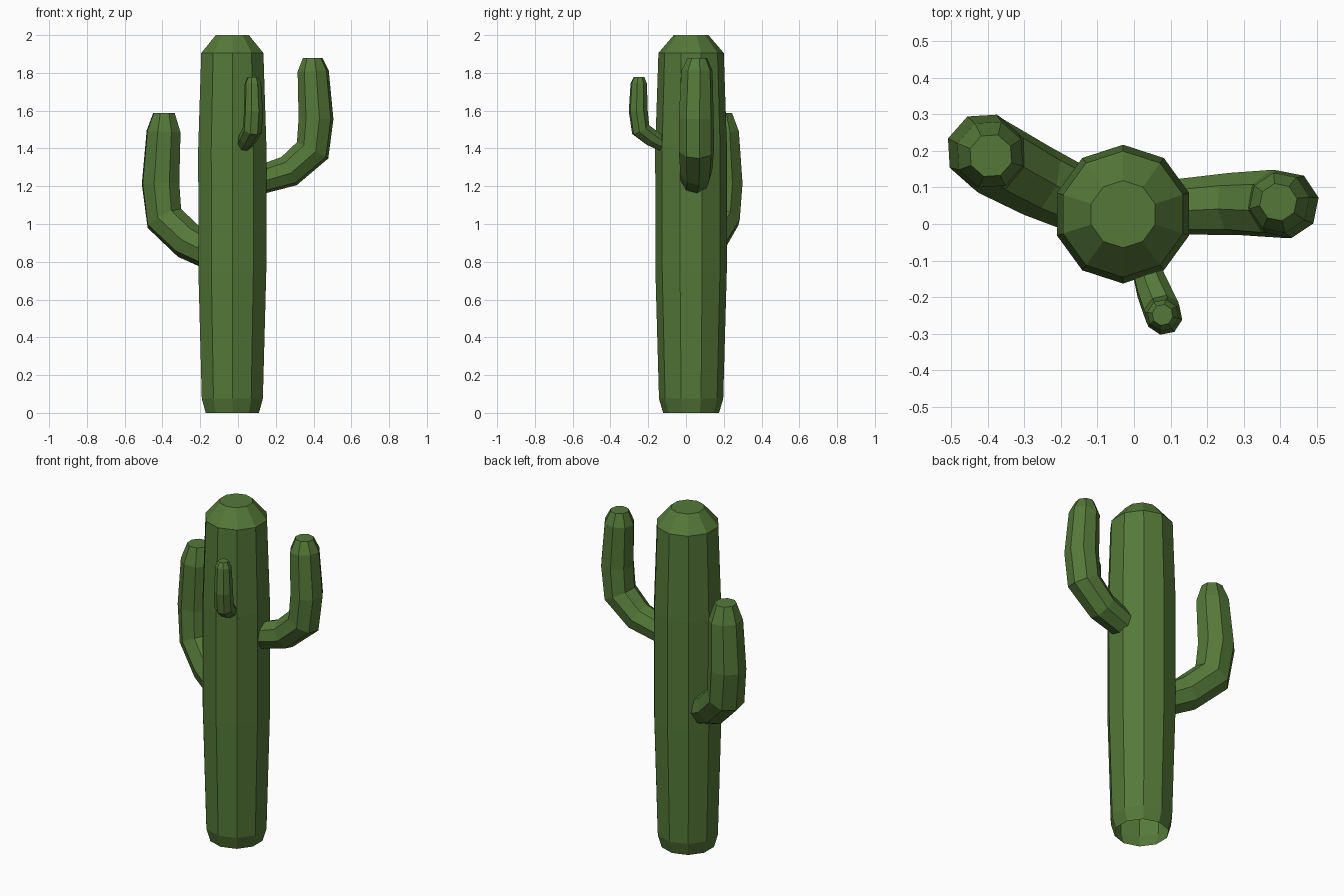
import bpy, bmesh
from math import cos, sin, radians
from mathutils import Vector

if "Cube" in bpy.data.objects:
    bpy.data.objects.remove(bpy.data.objects["Cube"])

green = bpy.data.materials.new("cactus_green")
green.diffuse_color = (0.09, 0.19, 0.04, 1)
green.use_nodes = True
green.node_tree.nodes["Principled BSDF"].inputs["Base Color"].default_value = green.diffuse_color


def tube(name, rings, sides, azimuth, phase, level=False):
    """Skin (x, y, z, radius) rings bending in the plane of azimuth; cap the top."""
    az = radians(azimuth)
    side = Vector((-sin(az), cos(az), 0))
    pts = [Vector(r[:3]) for r in rings]
    bm = bmesh.new()
    loops = []
    for i, c in enumerate(pts):
        t = Vector((0, 0, 1))
        if not level and i < len(pts) - 1:
            t = (pts[i + 1] - c).normalized()
            if i > 0:
                t += (c - pts[i - 1]).normalized()
        out = side.cross(t).normalized()
        angles = [radians(phase + 360 * k / sides) for k in range(sides)]
        loops.append([bm.verts.new(c + rings[i][3] * (out * cos(a) + side * sin(a)))
                      for a in angles])
    for low, high in zip(loops, loops[1:]):
        for k in range(sides):
            n = (k + 1) % sides
            bm.faces.new((low[k], low[n], high[n], high[k]))
    bm.faces.new(loops[-1])
    me = bpy.data.meshes.new(name)
    bm.to_mesh(me)
    bm.free()
    me.materials.append(green)
    ob = bpy.data.objects.new(name, me)
    bpy.context.collection.objects.link(ob)
    return ob


# Trunk: ten sides, open underneath
profile = [(0, 0.148), (0.075, 0.17), (0.75, 0.189), (1.4, 0.19), (1.905, 0.173), (2.0, 0.092)]
tube("trunk", [(-0.03, 0.027, z, r) for z, r in profile], 10, 0, 18, level=True)

# Right arm
tube("right_arm", [(0.09, 0.045, 1.225, 0.075), (0.27, 0.055, 1.28, 0.086),
                   (0.395, 0.055, 1.39, 0.095), (0.413, 0.054, 1.557, 0.094),
                   (0.398, 0.058, 1.81, 0.084), (0.395, 0.06, 1.88, 0.052)], 8, 3, 8)

# Left arm
tube("left_arm", [(-0.14, 0.06, 0.845, 0.09), (-0.265, 0.118, 0.91, 0.1),
                  (-0.39, 0.185, 1.03, 0.106), (-0.41, 0.2, 1.215, 0.105),
                  (-0.394, 0.19, 1.49, 0.095), (-0.392, 0.187, 1.588, 0.06)], 8, 155, 6)

# Small front arm
tube("front_arm", [(0.025, -0.10, 1.41, 0.038), (0.052, -0.18, 1.455, 0.048),
                   (0.077, -0.24, 1.50, 0.052), (0.082, -0.253, 1.60, 0.051),
                   (0.079, -0.25, 1.745, 0.044), (0.078, -0.249, 1.777, 0.029)], 8, -68, 12)
